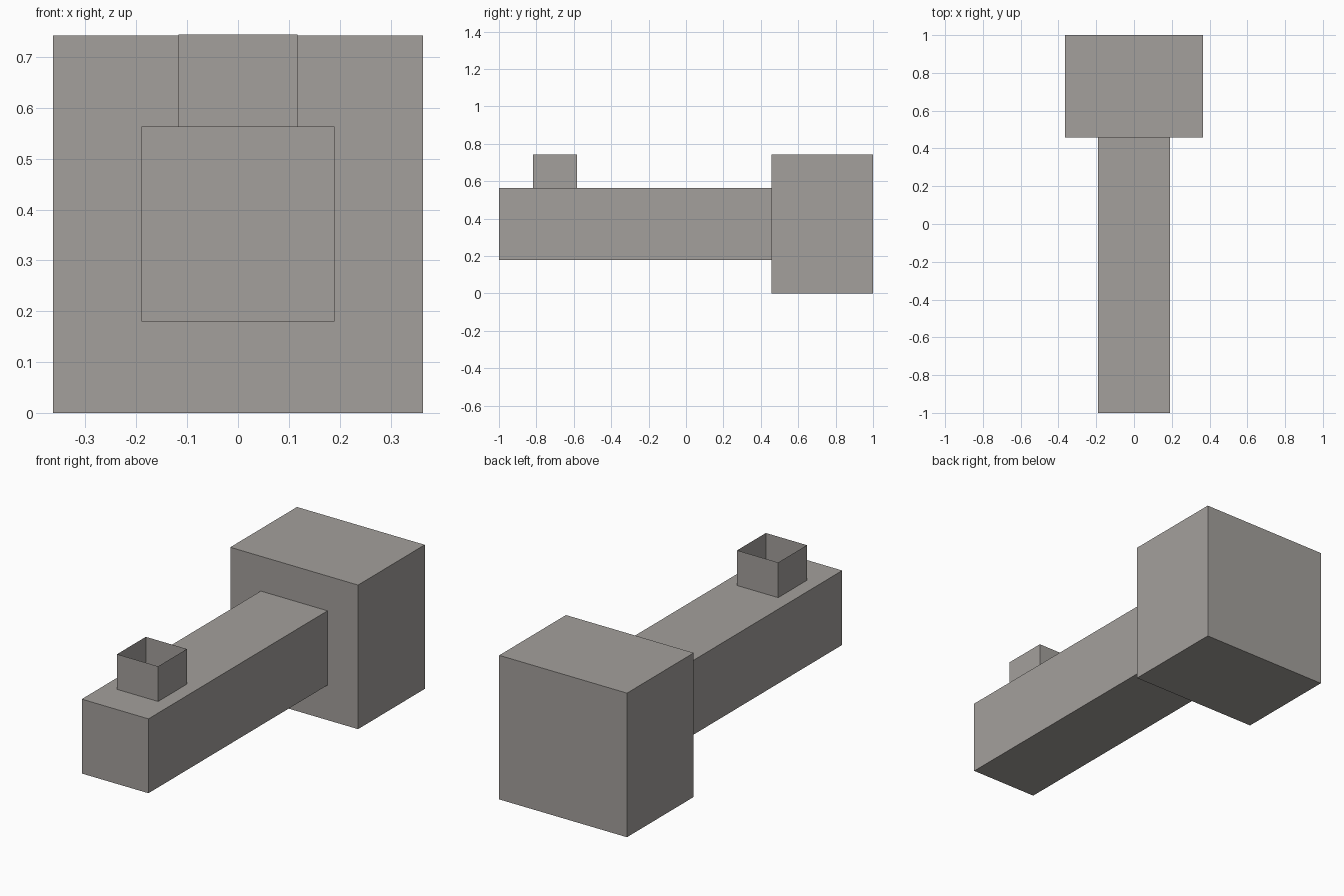
import bpy
import bmesh

if "Cube" in bpy.data.objects:
    bpy.data.objects.remove(bpy.data.objects["Cube"])

# One warm grey for the whole model
grey = bpy.data.materials.new("warm grey")
grey.diffuse_color = (0.37, 0.35, 0.332, 1.0)
grey.use_nodes = True
grey.node_tree.nodes["Principled BSDF"].inputs["Base Color"].default_value = grey.diffuse_color


def box(name, lo, hi, open_top=False):
    """Axis-aligned box between two corners, optionally an open-ended shell."""
    bm = bmesh.new()
    bmesh.ops.create_cube(bm, size=1.0)
    for v in bm.verts:
        v.co = [lo[i] + (v.co[i] + 0.5) * (hi[i] - lo[i]) for i in range(3)]
    if open_top:
        bm.normal_update()
        caps = [f for f in bm.faces if f.normal.z > 0.9]
        bmesh.ops.delete(bm, geom=caps, context='FACES_ONLY')
    mesh = bpy.data.meshes.new(name)
    bm.to_mesh(mesh)
    bm.free()
    mesh.materials.append(grey)
    obj = bpy.data.objects.new(name, mesh)
    bpy.context.collection.objects.link(obj)
    return obj


# Large block at the back
box("rear_block", (-0.364, 0.457, 0.0), (0.364, 1.0, 0.742))

# Long square beam reaching forward
box("beam", (-0.19, -1.0, 0.18), (0.19, 0.457, 0.563))

# Thin-walled open box on top of the beam, near the front
box("open_sight", (-0.117, -0.817, 0.563), (0.117, -0.583, 0.744), open_top=True)
